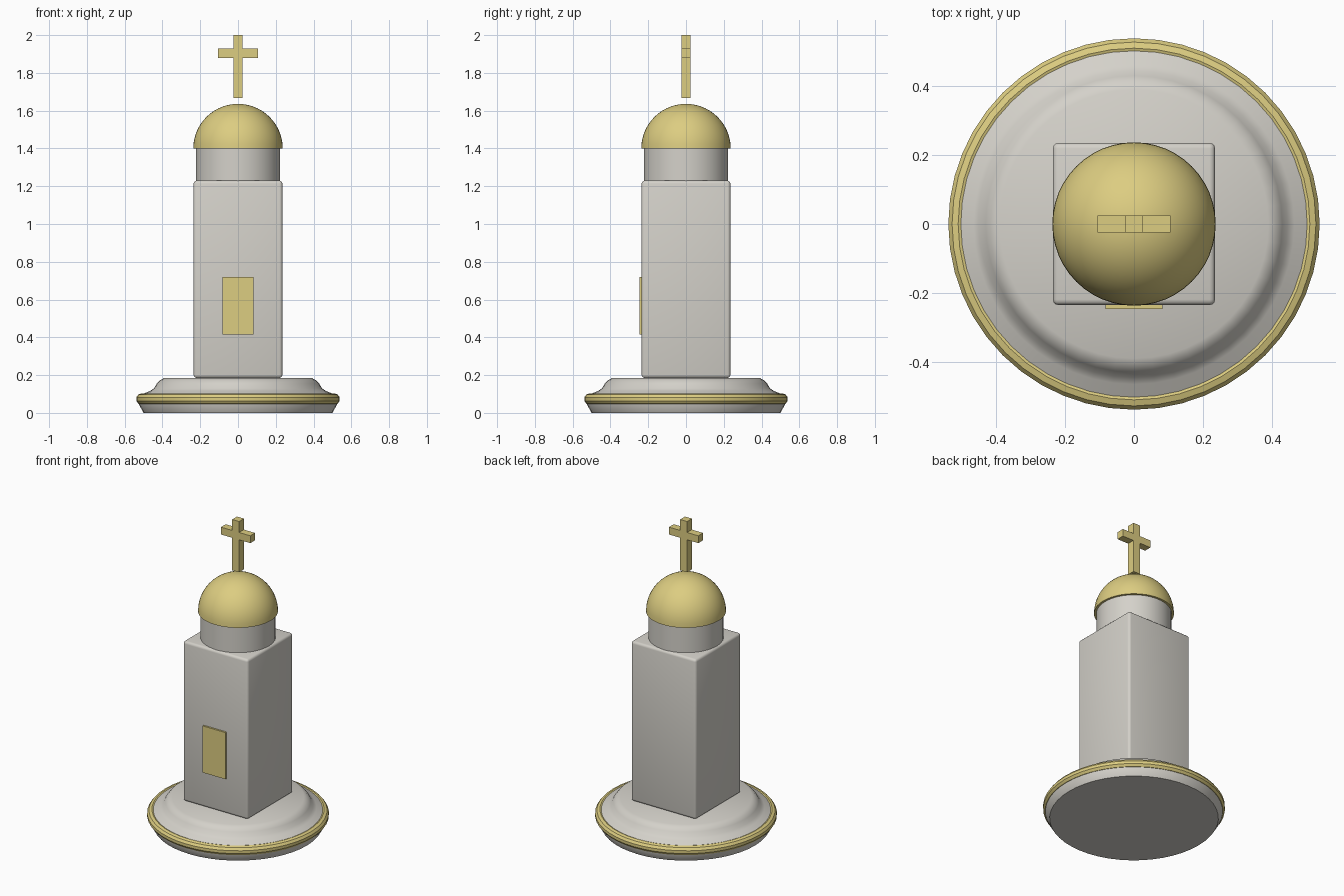
import bpy, math

if "Cube" in bpy.data.objects:
    bpy.data.objects.remove(bpy.data.objects["Cube"], do_unlink=True)


def material(name, rgb):
    mat = bpy.data.materials.new(name)
    mat.use_nodes = True
    mat.diffuse_color = (*rgb, 1)
    mat.node_tree.nodes["Principled BSDF"].inputs["Base Color"].default_value = (*rgb, 1)
    return mat


STONE = material("pale stone", (0.66, 0.64, 0.59))
GOLD = material("soft gold", (0.72, 0.61, 0.22))


def finish(obj, name, mat, smooth_angle=None):
    obj.name = obj.data.name = name
    obj.data.materials.append(mat)
    if smooth_angle:
        bpy.ops.object.select_all(action="DESELECT")
        obj.select_set(True)
        bpy.context.view_layer.objects.active = obj
        bpy.ops.object.shade_smooth_by_angle(angle=math.radians(smooth_angle))
    return obj


def box(name, x, y, z, mat, bevel=0):
    """Box from (min, max) ranges along each axis."""
    bpy.ops.mesh.primitive_cube_add(size=1)
    obj = bpy.context.object
    for v in obj.data.vertices:
        v.co = [r[0] if c < 0 else r[1] for c, r in zip(v.co, (x, y, z))]
    if bevel:
        mod = obj.modifiers.new("Rounded edges", "BEVEL")
        mod.width, mod.segments = bevel, 3
        bpy.ops.object.modifier_apply(modifier=mod.name)
    return finish(obj, name, mat, 40 if bevel else None)


def lathe(name, profile, mat, sides=48, closed=False, angle=35):
    """Revolve (radius, height) points around z, capping open ends."""
    verts, faces, n = [], [], len(profile)
    for i in range(sides):
        a = math.tau * i / sides
        verts += [(r * math.cos(a), r * math.sin(a), z) for r, z in profile]
    for i in range(sides):
        j = (i + 1) % sides
        for k in range(n if closed else n - 1):
            m = (k + 1) % n
            faces.append((i * n + k, j * n + k, j * n + m, i * n + m))
    if not closed:
        faces.append([i * n for i in reversed(range(sides))])
        faces.append([i * n + n - 1 for i in range(sides)])
    mesh = bpy.data.meshes.new(name)
    mesh.from_pydata(verts, [], faces)
    obj = bpy.data.objects.new(name, mesh)
    bpy.context.collection.objects.link(obj)
    return finish(obj, name, mat, angle)


# Round stepped base with a gold band
lathe("base", [(0.50, 0), (0.525, 0.045), (0.525, 0.085), (0.50, 0.102), (0.465, 0.116),
               (0.445, 0.13), (0.43, 0.155), (0.415, 0.172), (0.39, 0.185)], STONE)
lathe("base_band", [(0.51 + 0.03 * math.cos(math.tau * (k + 0.5) / 10),
                     0.073 + 0.03 * math.sin(math.tau * (k + 0.5) / 10))
                    for k in range(10)], GOLD, closed=True, angle=30)

# Square tower with its door
box("tower", (-0.235, 0.235), (-0.235, 0.235), (0.185, 1.23), STONE, bevel=0.016)
box("door", (-0.083, 0.083), (-0.247, -0.23), (0.415, 0.72), GOLD)

# Drum and half-round dome
lathe("drum", [(0.223, 1.22), (0.223, 1.405)], STONE)
steps = 14
lathe("dome", [(0.237 * math.cos(math.pi / 2 * k / steps),
                1.399 + 0.237 * math.sin(math.pi / 2 * k / steps))
               for k in range(steps)] + [(0.002, 1.636)], GOLD)

# Cross held just above the dome
box("cross_post", (-0.025, 0.025), (-0.025, 0.025), (1.668, 2.0), GOLD)
box("cross_arm", (-0.106, 0.106), (-0.0245, 0.0245), (1.88, 1.928), GOLD)
